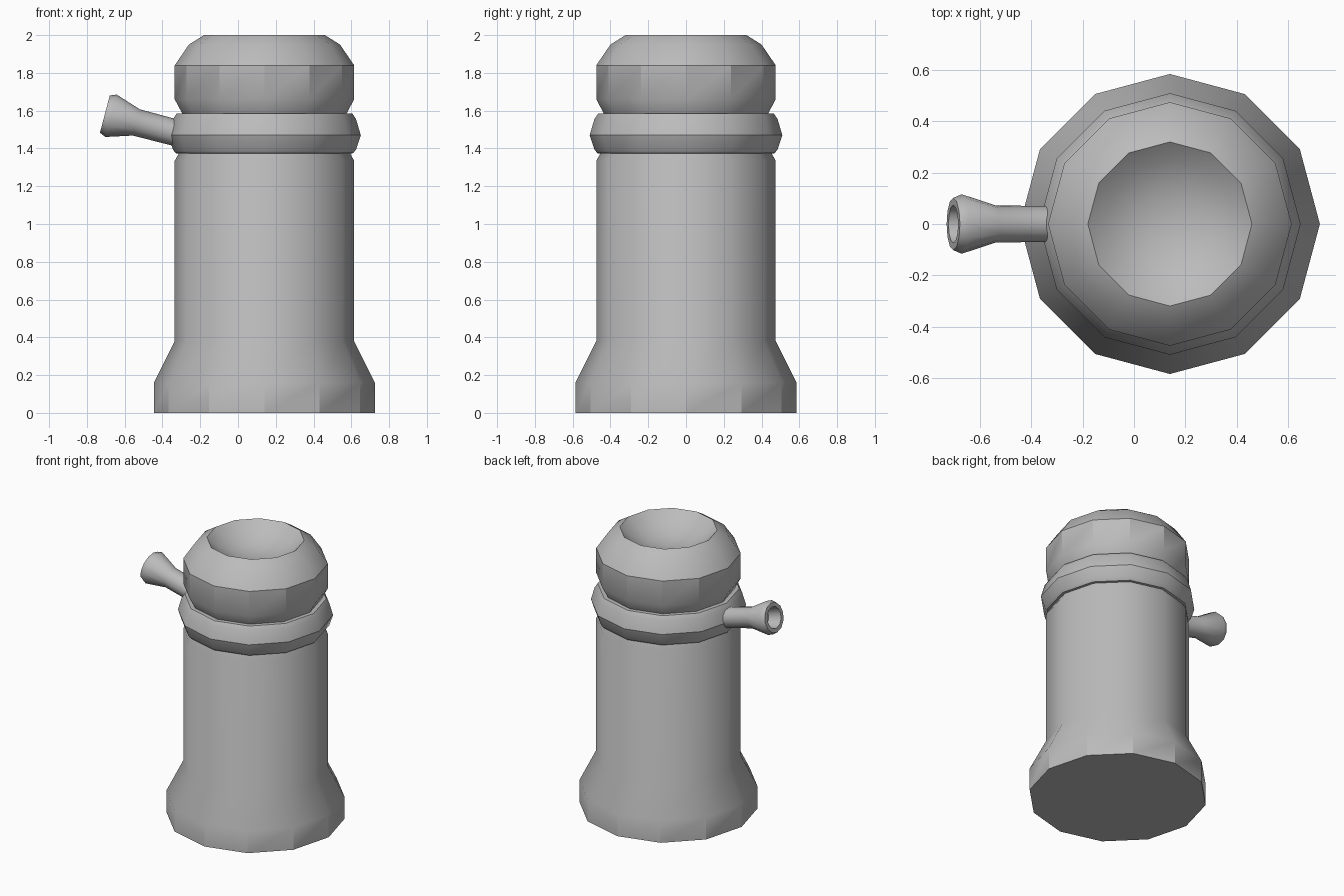
import bpy, bmesh, math
from mathutils import Matrix, Vector

if "Cube" in bpy.data.objects:
    bpy.data.objects.remove(bpy.data.objects["Cube"])

metal = bpy.data.materials.new("plain grey")
metal.diffuse_color = (0.5, 0.5, 0.5, 1)
metal.use_nodes = True
metal.node_tree.nodes["Principled BSDF"].inputs["Base Color"].default_value = metal.diffuse_color


def lathe(name, profile, sides, matrix, angle):
    """Revolve (radius, height) points; a radius of 0 closes to a single point."""
    bm = bmesh.new()
    rings = []
    for r, z in profile:
        if r == 0:
            rings.append([bm.verts.new((0, 0, z))])
        else:
            rings.append([bm.verts.new((r * math.cos(2 * math.pi * i / sides),
                                        r * math.sin(2 * math.pi * i / sides), z))
                          for i in range(sides)])
    for a, b in zip(rings, rings[1:]):
        for i in range(sides):
            j = (i + 1) % sides
            if len(a) == 1:
                bm.faces.new((a[0], b[j], b[i]))
            elif len(b) == 1:
                bm.faces.new((a[i], a[j], b[0]))
            else:
                bm.faces.new((a[i], a[j], b[j], b[i]))
    if len(rings[0]) > 1:
        bm.faces.new(rings[0][::-1])
    bmesh.ops.recalc_face_normals(bm, faces=bm.faces)
    bm.transform(matrix)
    mesh = bpy.data.meshes.new(name)
    bm.to_mesh(mesh)
    bm.free()
    mesh.materials.append(metal)
    obj = bpy.data.objects.new(name, mesh)
    bpy.context.collection.objects.link(obj)
    bpy.ops.object.select_all(action='DESELECT')
    obj.select_set(True)
    bpy.context.view_layer.objects.active = obj
    bpy.ops.object.shade_smooth_by_angle(angle=math.radians(angle))
    return obj


centre = Matrix.Translation((0.14, 0, 0))

# Column with flared foot, neck groove and domed head with a hollow top
lathe("hydrant_body", [
    (0.585, 0), (0.585, 0.16), (0.475, 0.38), (0.475, 1.335), (0.45, 1.38),
    (0.435, 1.585), (0.475, 1.66), (0.475, 1.84), (0.40, 1.95), (0.32, 2.0),
    (0.25, 1.94), (0.14, 1.89), (0, 1.87)], 12, centre, 29)

# Collar band around the neck
lathe("collar", [
    (0.44, 1.37), (0.47, 1.375), (0.485, 1.395), (0.51, 1.47), (0.485, 1.555),
    (0.465, 1.585), (0.43, 1.585), (0, 1.58)], 12, centre, 29)

# Tilted spout with flared hollow mouth
start, mouth = Vector((-0.30, 0, 1.475)), Vector((-0.672, 0, 1.573))
axis = mouth - start
length = axis.length
tilt = axis.to_track_quat('Z', 'Y').to_matrix().to_4x4()
lathe("spout", [
    (0.07, 0), (0.072, length - 0.138), (0.116, length), (0.102, length + 0.034),
    (0.074, length + 0.034), (0.064, length - 0.06), (0, length - 0.08)],
    12, Matrix.Translation(start) @ tilt, 40)
